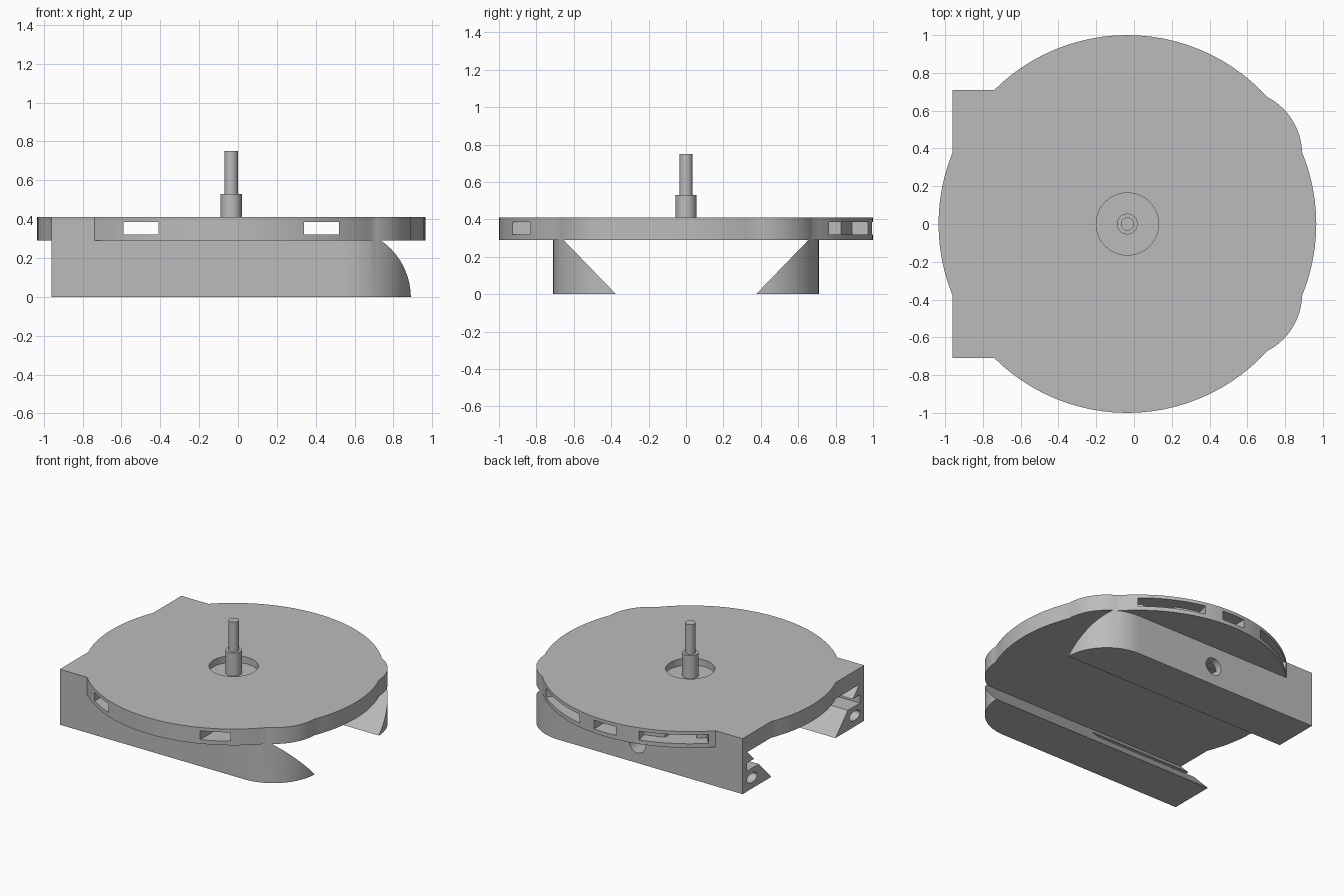
import bpy, bmesh
from math import cos, sin, pi, radians

cube = bpy.data.objects.get("Cube")
if cube:
    bpy.data.objects.remove(cube, do_unlink=True)

grey = bpy.data.materials.new("plain grey")
grey.use_nodes = True
grey.diffuse_color = (0.5, 0.5, 0.5, 1)
grey.node_tree.nodes["Principled BSDF"].inputs["Base Color"].default_value = (0.5, 0.5, 0.5, 1)

CX = -0.035            # centre of the turntable
TOP, UNDER = 0.41, 0.29
SLOT = (0.32, 0.385)   # height range of the rim slots
AXES = {
    "x": lambda u, v, w: (w, u, v),
    "y": lambda u, v, w: (u, w, v),
    "z": lambda u, v, w: (u, v, w),
}


def prism(name, outline, lo, hi, axis="z"):
    """Extrude a closed 2D outline along an axis."""
    bm = bmesh.new()
    place = AXES[axis]
    face = bm.faces.new([bm.verts.new(place(u, v, lo)) for u, v in outline])
    top = bmesh.ops.extrude_face_region(bm, geom=[face])
    shift = place(0, 0, hi - lo)
    moved = [g for g in top["geom"] if isinstance(g, bmesh.types.BMVert)]
    bmesh.ops.translate(bm, verts=moved, vec=shift)
    bmesh.ops.recalc_face_normals(bm, faces=bm.faces)
    mesh = bpy.data.meshes.new(name)
    bm.to_mesh(mesh)
    bm.free()
    mesh.materials.append(grey)
    obj = bpy.data.objects.new(name, mesh)
    bpy.context.collection.objects.link(obj)
    return obj


def arc(cu, cv, ru, rv, start, end, steps):
    angles = [radians(start + (end - start) * i / steps) for i in range(steps + 1)]
    return [(cu + ru * cos(a), cv + rv * sin(a)) for a in angles]


def ring(cu, cv, ru, rv=None, steps=32):
    return arc(cu, cv, ru, rv or ru, 0, 360, steps)[:-1]


def rect(u0, u1, v0, v1):
    return [(u0, v0), (u1, v0), (u1, v1), (u0, v1)]


def activate(obj):
    bpy.ops.object.select_all(action="DESELECT")
    obj.select_set(True)
    bpy.context.view_layer.objects.active = obj


def combine(target, other, operation="DIFFERENCE"):
    mod = target.modifiers.new(operation, "BOOLEAN")
    mod.operation, mod.object, mod.solver = operation, other, "EXACT"
    activate(target)
    bpy.ops.object.modifier_apply(modifier=mod.name)
    bpy.data.objects.remove(other, do_unlink=True)


# Body block with two large rounded corners at the +x end
outline = [(-0.96, 0.71), (-0.96, -0.71)]
outline += arc(0.55, -0.37, 0.34, 0.34, -90, 0, 16)
outline += arc(0.55, 0.37, 0.34, 0.34, 0, 90, 16)
base = prism("dovetail_base", outline, 0, TOP)

# Dovetail channel between the two rails
channel = [(-0.365, -0.01), (0.365, -0.01), (0.655, UNDER), (-0.655, UNDER)]
combine(base, prism("channel_cutter", channel, -2, 2, "x"))

# Round plate on top
combine(base, prism("round_plate", ring(CX, 0, 1, steps=96), UNDER, TOP), "UNION")

# Shallow well around the spindle
combine(base, prism("well_cutter", ring(CX, 0, 0.165, steps=48), 0.36, 0.6))

# Tunnels through the plate, and a shorter window at the back
for side in (-1, 1):
    mid = CX + side * 0.465
    combine(base, prism("tunnel_cutter", rect(mid - 0.09, mid + 0.09, *SLOT), -1.2, 1.2, "y"))
combine(base, prism("window_cutter", rect(-0.125, 0.055, *SLOT), 0.75, 1.2, "y"))

# Curved grooves in the back of the rim
for start, end in ((50, 77), (105, 132)):
    groove = arc(CX, 0, 1.1, 1.1, start, end, 10) + arc(CX, 0, 0.91, 0.91, end, start, 10)
    combine(base, prism("groove_cutter", groove, *SLOT))

# Side recess and oval end hole in each rail
for side in (-1, 1):
    inner, outer = sorted((side * 0.4, side * 0.66))
    combine(base, prism("recess_cutter", rect(inner, outer, 0.15, 0.21), -1.1, -0.12, "x"))
    combine(base, prism("end_hole_cutter", ring(side * 0.6, 0.08, 0.06, 0.035), -1.1, -0.3, "x"))

# Clamp screw hole in the back rail
combine(base, prism("screw_hole_cutter", ring(-0.1, 0.14, 0.065), 0.4, 0.9, "y"))

# Stepped spindle
collar = prism("spindle_collar", ring(CX, 0, 0.055), 0.35, 0.53)
pin = prism("spindle_pin", ring(CX, 0, 0.035), 0.52, 0.75)

for obj in (base, collar, pin):
    activate(obj)
    bpy.ops.object.shade_smooth_by_angle(angle=radians(30))
